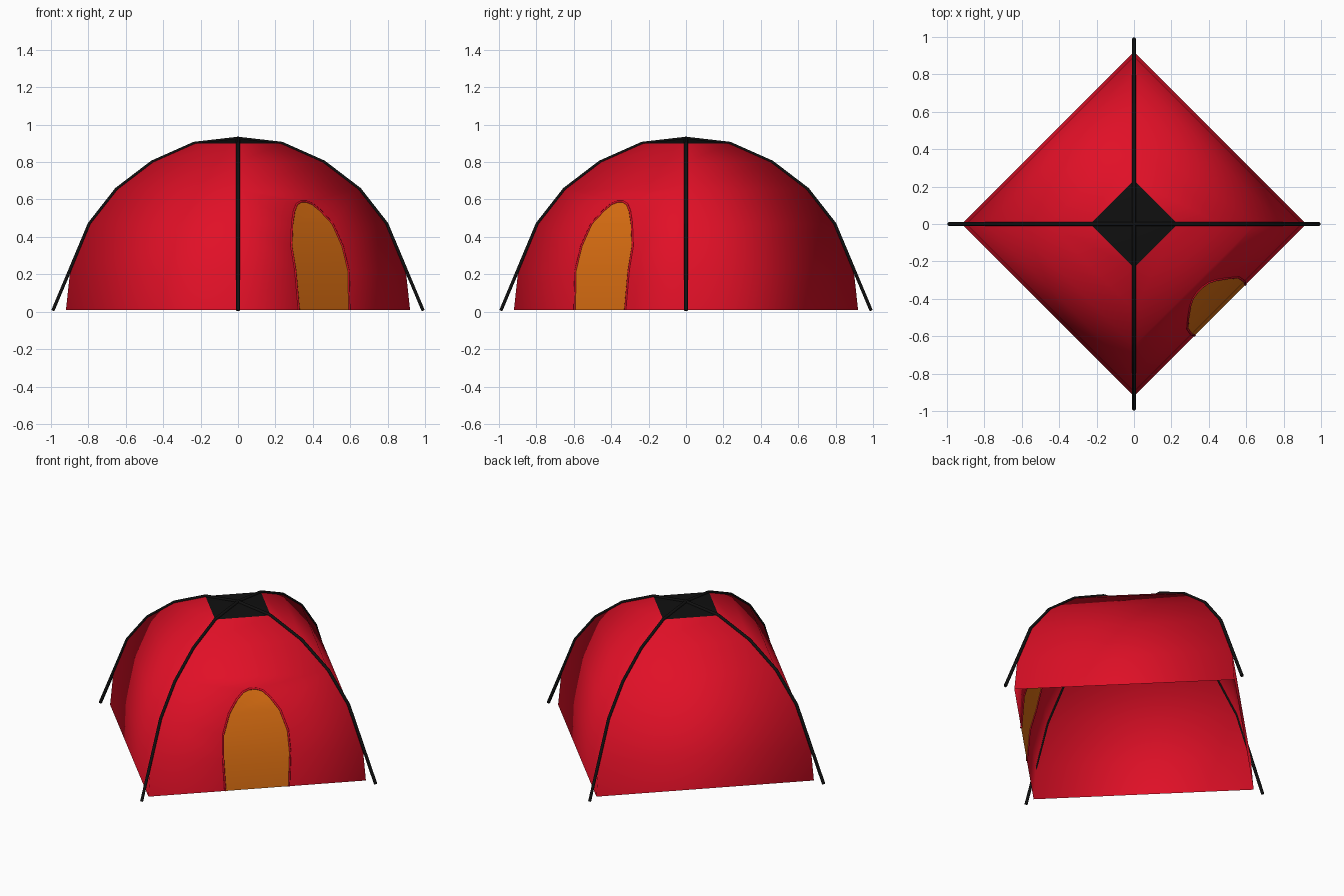
import bpy
import bmesh
from mathutils import Vector

cube = bpy.data.objects.get("Cube")
if cube:
    bpy.data.objects.remove(cube, do_unlink=True)


def material(name, color):
    m = bpy.data.materials.new(name)
    m.use_nodes = True
    m.diffuse_color = color
    bsdf = next(n for n in m.node_tree.nodes if n.type == 'BSDF_PRINCIPLED')
    bsdf.inputs["Base Color"].default_value = color
    bsdf.inputs["Roughness"].default_value = 0.8
    return m


red = material("tent red", (0.75, 0.005, 0.02, 1))
orange = material("door orange", (0.72, 0.16, 0.006, 1))
black = material("pole black", (0.005, 0.005, 0.005, 1))

# Corner profile (radius, height) and door outline (height, half width)
PROFILE = [(0.92, 0.01), (0.897, 0.22), (0.795, 0.47), (0.65, 0.655),
           (0.46, 0.80), (0.235, 0.90)]
ARCH = [(0.01, 0.135), (0.22, 0.142), (0.35, 0.137), (0.47, 0.108),
        (0.54, 0.07), (0.575, 0.042), (0.588, 0.015)]
CORNERS = [Vector(c) for c in ((1, 0, 0), (0, 1, 0), (-1, 0, 0), (0, -1, 0))]


def radius(z):
    for (r0, z0), (r1, z1) in zip(PROFILE, PROFILE[1:]):
        if z <= z1:
            return r0 + (r1 - r0) * (z - z0) / (z1 - z0)
    return PROFILE[-1][0]


def corner(k, level):
    r, z = PROFILE[level]
    return CORNERS[k % 4] * r + Vector((0, 0, z))


def door_point(z, t):
    h = radius(z) / 2
    return Vector((h + t, t - h, z))


def mesh_object(name, loops, mat):
    bm = bmesh.new()
    for loop in loops:
        bm.faces.new([bm.verts.new(p) for p in loop])
    bmesh.ops.remove_doubles(bm, verts=bm.verts, dist=0.0005)
    for f in bm.faces:
        f.smooth = True
    mesh = bpy.data.meshes.new(name)
    bm.to_mesh(mesh)
    bm.free()
    mesh.materials.append(mat)
    ob = bpy.data.objects.new(name, mesh)
    bpy.context.collection.objects.link(ob)
    return ob


def tube(name, points, depth, mat):
    curve = bpy.data.curves.new(name, 'CURVE')
    curve.dimensions = '3D'
    curve.bevel_depth = depth
    curve.bevel_resolution = 1
    curve.use_fill_caps = True
    spline = curve.splines.new('POLY')
    spline.points.add(len(points) - 1)
    for sp, p in zip(spline.points, points):
        sp.co = (*p, 1)
    curve.materials.append(mat)
    ob = bpy.data.objects.new(name, curve)
    bpy.context.collection.objects.link(ob)
    return ob


# Fabric walls, with the doorway cut out of the front left one
walls, door = [], []
for i in range(len(PROFILE) - 1):
    for k in range(4):
        a0, b0 = corner(k, i), corner(k + 1, i)
        a1, b1 = corner(k, i + 1), corner(k + 1, i + 1)
        low, high = PROFILE[i][1], PROFILE[i + 1][1]
        part = [(z, w) for z, w in ARCH if low <= z <= high]
        if k != 3 or len(part) < 2:
            walls.append([a0, b0, b1, a1])
            continue
        left = [door_point(z, -w) for z, w in part]
        right = [door_point(z, w) for z, w in part]
        door.append(left[::-1] + right)
        if part[-1] == ARCH[-1]:
            walls.append([a0] + left + right[::-1] + [b0, b1, a1])
        else:
            walls.append([a0] + left + [a1])
            walls.append([b0, b1] + right[::-1])
mesh_object("fabric_walls", walls, red)
mesh_object("door_panel", door, orange)

# Piping around the door
rim = [door_point(z, -w) for z, w in ARCH]
rim += [door_point(z, w) for z, w in reversed(ARCH)]
tube("door_piping", rim, 0.006, red)

# Black roof panel
top = len(PROFILE) - 1
peak = Vector((0, 0, 0.927))
mesh_object("roof_panel", [[corner(k, top), corner(k + 1, top), peak]
                           for k in range(4)], black)

# Two crossing poles
half = [(0.99, 0.006)] + PROFILE[2:]
for name, axis in (("pole_across", CORNERS[0]), ("pole_along", CORNERS[1])):
    up = [axis * r + Vector((0, 0, z)) for r, z in half]
    down = [axis * -r + Vector((0, 0, z)) for r, z in reversed(half)]
    tube(name, up + [peak] + down, 0.01, black)
